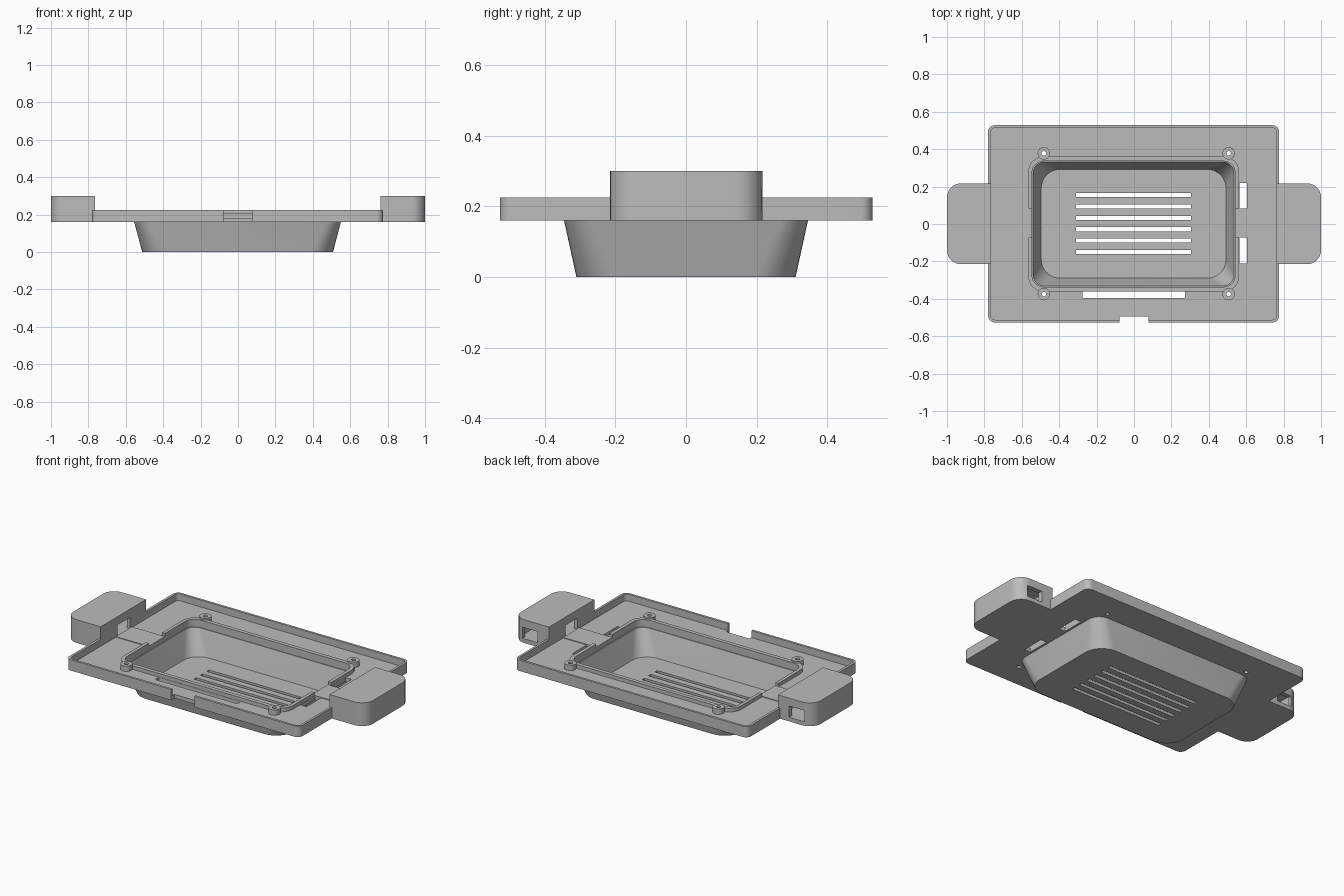
import bpy, bmesh, math

if "Cube" in bpy.data.objects:
    bpy.data.objects.remove(bpy.data.objects["Cube"])

grey = bpy.data.materials.new("plain grey")
grey.diffuse_color = (0.5, 0.5, 0.5, 1)
grey.use_nodes = True
grey.node_tree.nodes["Principled BSDF"].inputs["Base Color"].default_value = grey.diffuse_color


def outline(x0, x1, y0, y1, r, seg=8):
    """Rounded rectangle, counter-clockwise."""
    pts = []
    corners = [(x1 - r, y1 - r), (x0 + r, y1 - r), (x0 + r, y0 + r), (x1 - r, y0 + r)]
    for i, (cx, cy) in enumerate(corners):
        for k in range(seg + 1):
            a = math.pi / 2 * (i + k / seg)
            pts.append((cx + r * math.cos(a), cy + r * math.sin(a)))
    return pts


def circle(x, y, r, seg=24):
    return [(x + r * math.cos(2 * math.pi * k / seg),
             y + r * math.sin(2 * math.pi * k / seg)) for k in range(seg)]


def loft(name, low, z0, high, z1):
    """Closed solid between two outlines with equal point counts."""
    bm = bmesh.new()
    a = [bm.verts.new((x, y, z0)) for x, y in low]
    b = [bm.verts.new((x, y, z1)) for x, y in high]
    n = len(a)
    bm.faces.new(a[::-1])
    bm.faces.new(b)
    for i in range(n):
        j = (i + 1) % n
        bm.faces.new((a[i], a[j], b[j], b[i]))
    me = bpy.data.meshes.new(name)
    bm.to_mesh(me)
    bm.free()
    me.materials.append(grey)
    ob = bpy.data.objects.new(name, me)
    bpy.context.collection.objects.link(ob)
    return ob


def prism(name, pts, z0, z1):
    return loft(name, pts, z0, pts, z1)


def block(x0, x1, y0, y1, z0, z1, name="helper"):
    return prism(name, [(x0, y0), (x1, y0), (x1, y1), (x0, y1)], z0, z1)


def combine(ob, others, op):
    """Apply booleans in turn and remove the helpers."""
    for o in others:
        m = ob.modifiers.new("bool", 'BOOLEAN')
        m.operation, m.solver, m.object = op, 'EXACT', o
    bpy.context.view_layer.update()
    me = bpy.data.meshes.new_from_object(
        ob.evaluated_get(bpy.context.evaluated_depsgraph_get()))
    ob.modifiers.clear()
    ob.data = me
    for o in others:
        bpy.data.objects.remove(o)


FLOOR, RIM, BASE = 0.183, 0.225, 0.16
bosses = [(x, y) for x in (-0.482, 0.506) for y in (-0.375, 0.378)]

# Tray with the two end housings
tray = prism("tray", outline(-0.78, 0.776, -0.526, 0.528, 0.035), BASE, RIM)
housings = []
for s in (-1, 1):
    pts = outline(0.70, 1.0, -0.215, 0.217, 0.075)
    # square inner end, rounded outer end
    pts = [(0.70, y) if x < 0.78 else (x, y) for x, y in pts]
    pts = [p for i, p in enumerate(pts) if p not in pts[:i]]
    pts = [(0.70, -0.215) if p[0] == 0.70 and p[1] < 0 else p for p in pts]
    pts = [(0.70, 0.217) if p[0] == 0.70 and p[1] > 0 else p for p in pts]
    pts = [p for i, p in enumerate(pts) if p not in pts[:i]]
    if s < 0:
        pts = [(-x, y) for x, y in pts][::-1]
    housings.append(prism("helper", pts, BASE, 0.3))
combine(tray, housings, 'UNION')

collar_out = outline(-0.565, 0.562, -0.36, 0.36, 0.08)
cuts = [prism("helper", outline(-0.765, 0.762, -0.512, 0.514, 0.022), FLOOR, 0.5),
        prism("helper", collar_out, 0.1, 0.4),
        block(-0.077, 0.077, -0.6, -0.494, 0.1, 0.4),       # cable notch
        block(-0.275, 0.272, -0.396, -0.362, 0.1, 0.4),     # front vent
        block(0.563, 0.604, 0.083, 0.22, 0.1, 0.4),         # side vents
        block(0.563, 0.604, -0.21, -0.072, 0.1, 0.4)]
for s in (-1, 1):
    def span(a, b):
        return (a, b) if s > 0 else (-b, -a)
    cuts += [block(*span(0.785, 0.965), -0.185, 0.19, FLOOR, 0.28),   # cavity
             block(*span(0.75, 0.80), -0.055, 0.062, FLOOR, 0.25),    # inner window
             block(*span(0.84, 0.94), 0.15, 0.3, FLOOR + 0.002, 0.252)]  # rear window
cuts += [prism("helper", circle(x, y, 0.012), 0.1, 0.4) for x, y in bosses]
combine(tray, cuts, 'DIFFERENCE')

# Sloped tub with floor slots
tub = loft("tub", outline(-0.512, 0.508, -0.31, 0.31, 0.115), 0,
           outline(-0.555, 0.55, -0.345, 0.345, 0.075), BASE)
cuts = [loft("helper", outline(-0.496, 0.492, -0.29, 0.292, 0.10), 0.016,
             outline(-0.54, 0.536, -0.332, 0.332, 0.06), BASE + 0.002)]
cuts += [block(-0.31, 0.305, y - 0.011, y + 0.011, -0.1, 0.1)
         for y in [0.155 - 0.061 * i for i in range(6)]]
combine(tub, cuts, 'DIFFERENCE')

# Collar around the opening, with screw bosses and cable gaps
collar = prism("collar", collar_out, BASE, 0.205)
combine(collar, [prism("helper", circle(x, y, 0.033), FLOOR, 0.215)
                 for x, y in bosses], 'UNION')
cuts = [prism("helper", outline(-0.545, 0.541, -0.336, 0.336, 0.062), 0.1, 0.4),
        block(-0.7, 0.7, -0.072, 0.083, FLOOR + 0.004, 0.4)]
cuts += [prism("helper", circle(x, y, 0.012), 0.1, 0.4) for x, y in bosses]
combine(collar, cuts, 'DIFFERENCE')

# Shallow cable pads leading to the housings
block(-0.765, -0.563, -0.072, 0.083, FLOOR, FLOOR + 0.004, "left_cable_pad")
block(0.56, 0.762, -0.072, 0.083, FLOOR, FLOOR + 0.004, "right_cable_pad")

# Smooth the rounded corners, keep the edges crisp
for ob in bpy.context.scene.objects:
    bpy.ops.object.select_all(action='DESELECT')
    ob.select_set(True)
    bpy.context.view_layer.objects.active = ob
    bpy.ops.object.shade_smooth_by_angle(angle=math.radians(30))
